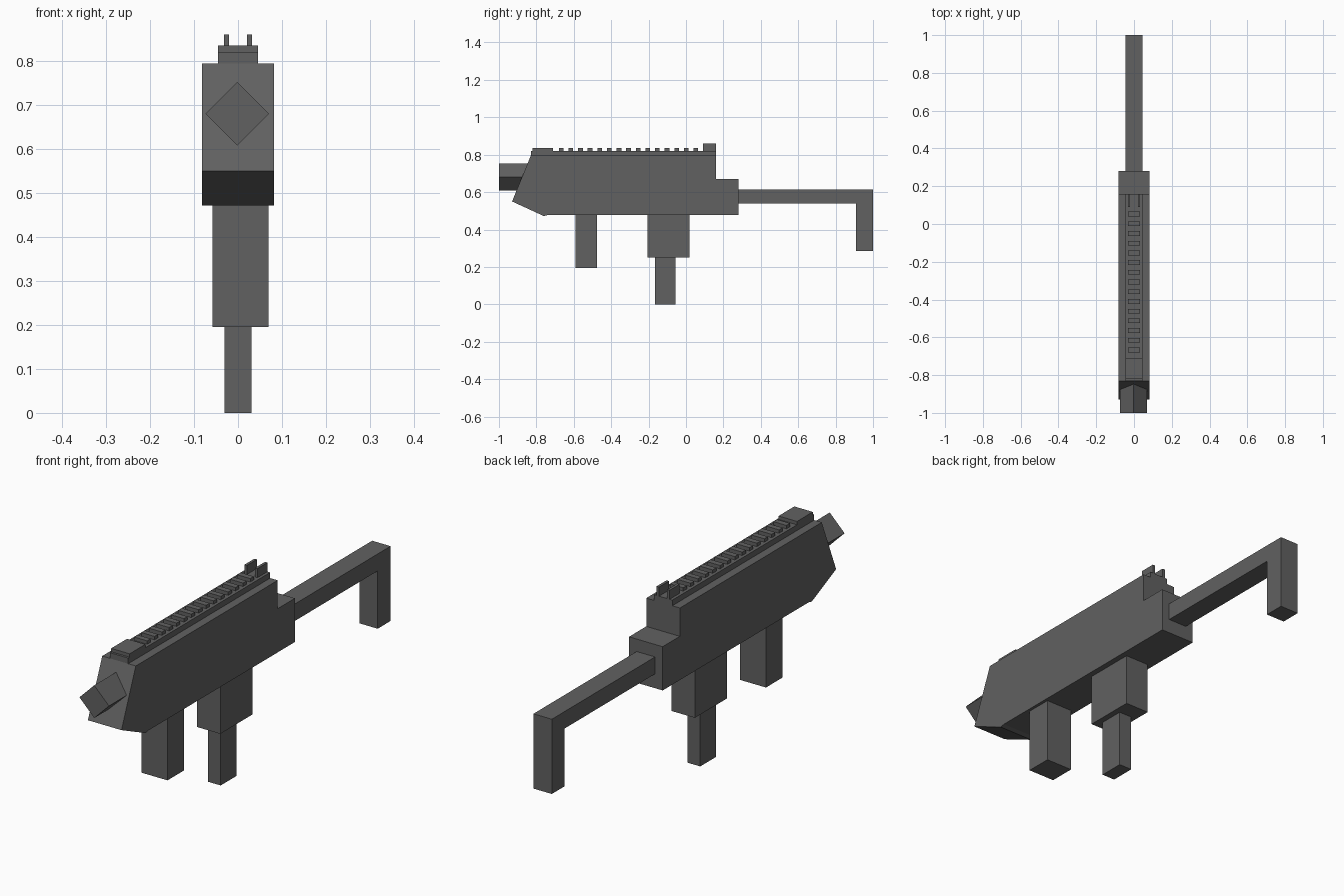
import bpy
import bmesh
from math import pi
from mathutils import Matrix

cube = bpy.data.objects.get("Cube")
if cube:
    bpy.data.objects.remove(cube, do_unlink=True)

# One flat dark grey for every part
grey = bpy.data.materials.new("dark_grey")
grey.use_nodes = True
colour = (0.12, 0.12, 0.12, 1)
grey.diffuse_color = colour
grey.node_tree.nodes["Principled BSDF"].inputs["Base Color"].default_value = colour


def finish(name, bm):
    bmesh.ops.recalc_face_normals(bm, faces=bm.faces)
    mesh = bpy.data.meshes.new(name)
    bm.to_mesh(mesh)
    bm.free()
    mesh.materials.append(grey)
    obj = bpy.data.objects.new(name, mesh)
    bpy.context.collection.objects.link(obj)
    return obj


def box(name, x, y, z):
    """Block between the (low, high) limits on each axis."""
    bm = bmesh.new()
    spans = (x, y, z)
    size = Matrix.Diagonal([b - a for a, b in spans] + [1])
    centre = Matrix.Translation([(a + b) / 2 for a, b in spans])
    bmesh.ops.create_cube(bm, size=1, matrix=centre @ size)
    return finish(name, bm)


def side_profile(name, points, x):
    """Side outline in (y, z) extruded between two x limits."""
    bm = bmesh.new()
    face = bm.faces.new([bm.verts.new((x[0], y, z)) for y, z in points])
    out = bmesh.ops.extrude_face_region(bm, geom=[face])
    moved = [v for v in out["geom"] if isinstance(v, bmesh.types.BMVert)]
    bmesh.ops.translate(bm, verts=moved, vec=(x[1] - x[0], 0, 0))
    return finish(name, bm)


# Main housing with wedge nose and stepped back
side_profile("housing", [(-0.93, 0.55), (-0.83, 0.795), (0.16, 0.795),
                         (0.16, 0.67), (0.28, 0.67), (0.28, 0.477),
                         (-0.74, 0.477), (-0.76, 0.472)], (-0.082, 0.082))

# Square barrel turned on its corner
bm = bmesh.new()
turn = Matrix.Translation((-0.002, -0.88, 0.68)) @ Matrix.Rotation(pi / 4, 4, "Y")
bmesh.ops.create_cube(bm, size=1,
                      matrix=turn @ Matrix.Diagonal((0.102, 0.24, 0.102, 1)))
finish("barrel", bm)

# Top rail, front block and evenly spaced ridges
box("rail_base", (-0.045, 0.045), (-0.83, 0.16), (0.79, 0.82))
box("rail_front_block", (-0.045, 0.045), (-0.82, -0.71), (0.815, 0.835))
for i in range(15):
    y = -0.667 + i * 0.0514
    box(f"rail_ridge_{i + 1}", (-0.032, 0.032),
        (y - 0.0125, y + 0.0125), (0.815, 0.835))

# Rear sight posts
for name, x in (("right", (-0.032, -0.02)), ("left", (0.02, 0.032))):
    box(f"rear_sight_{name}", x, (0.09, 0.16), (0.815, 0.86))

# Grips below the housing
box("front_grip", (-0.058, 0.069), (-0.59, -0.475), (0.195, 0.5))
box("grip_upper", (-0.057, 0.057), (-0.205, 0.02), (0.25, 0.5))
box("grip_lower", (-0.031, 0.031), (-0.165, -0.055), (0, 0.26))

# L-shaped stock
side_profile("stock", [(0.27, 0.615), (1, 0.615), (1, 0.285), (0.91, 0.285),
                       (0.91, 0.54), (0.27, 0.54)], (-0.045, 0.045))
